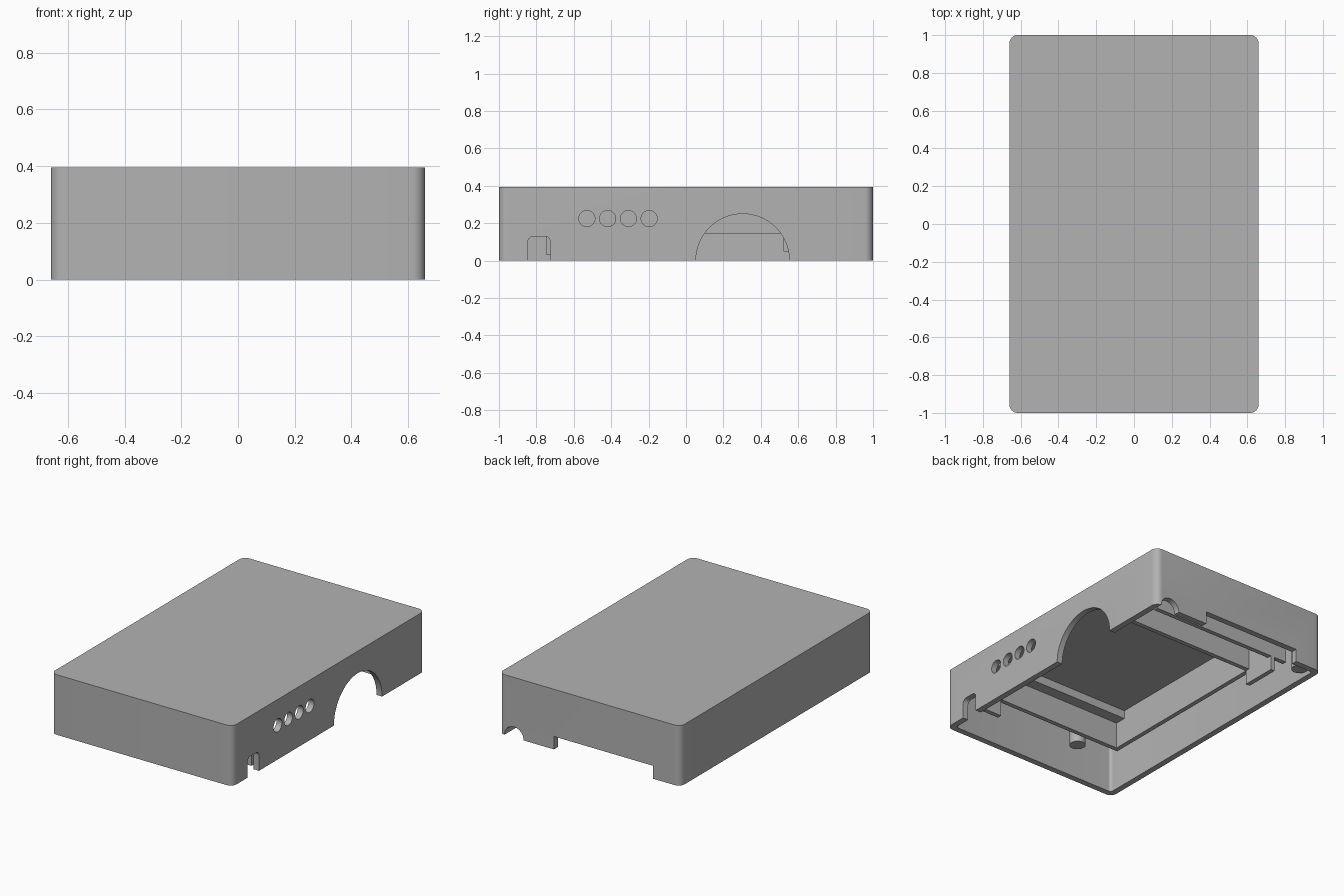
import bpy, bmesh, math
from mathutils import Matrix, Vector

if "Cube" in bpy.data.objects:
    bpy.data.objects.remove(bpy.data.objects["Cube"])

grey = bpy.data.materials.new("plain grey")
grey.use_nodes = True
colour = (0.45, 0.45, 0.45, 1)
grey.diffuse_color = colour
grey.node_tree.nodes["Principled BSDF"].inputs["Base Color"].default_value = colour


def finish(name, bm):
    bmesh.ops.recalc_face_normals(bm, faces=bm.faces)
    mesh = bpy.data.meshes.new(name)
    bm.to_mesh(mesh)
    bm.free()
    mesh.materials.append(grey)
    ob = bpy.data.objects.new(name, mesh)
    bpy.context.collection.objects.link(ob)
    return ob


def box(name, x, y, z, radius=0, axis=2):
    """Box between limits, with edges along one axis rounded."""
    bm = bmesh.new()
    bmesh.ops.create_cube(bm, size=1)
    for v in bm.verts:
        v.co = Vector([(a + b) / 2 + c * (b - a)
                       for (a, b), c in zip((x, y, z), v.co)])
    if radius:
        edges = [e for e in bm.edges
                 if abs((e.verts[0].co - e.verts[1].co).normalized()[axis]) > 0.9]
        bmesh.ops.bevel(bm, geom=edges, offset=radius, segments=8,
                        profile=0.5, affect='EDGES')
    return finish(name, bm)


def cylinder(name, centre, radius, depth, axis='Z', sides=48):
    turn = {'X': Matrix.Rotation(math.pi / 2, 4, 'Y'),
            'Y': Matrix.Rotation(math.pi / 2, 4, 'X'), 'Z': Matrix()}[axis]
    bm = bmesh.new()
    bmesh.ops.create_cone(bm, cap_ends=True, segments=sides, radius1=radius,
                          radius2=radius, depth=depth,
                          matrix=Matrix.Translation(centre) @ turn)
    return finish(name, bm)


def activate(ob):
    bpy.ops.object.select_all(action='DESELECT')
    ob.select_set(True)
    bpy.context.view_layer.objects.active = ob


def cut(body, cutter):
    cutter.hide_render = True
    activate(body)
    mod = body.modifiers.new("cut", 'BOOLEAN')
    mod.operation, mod.solver, mod.object = 'DIFFERENCE', 'EXACT', cutter
    bpy.ops.object.modifier_apply(modifier=mod.name)
    bpy.data.objects.remove(cutter)


# Hollow lid, open underneath
W, H, T, CEIL = 0.66, 0.395, 0.04, 0.375
shell = box("shell", (-W, W), (-1, 1), (0, H), 0.045)
cut(shell, box("cavity", (T - W, W - T), (T - 1, 1 - T), (-0.1, CEIL), 0.02))

# Openings in the right-hand wall
cut(shell, cylinder("arch_cutter", (W, 0.303, 0), 0.25, 0.3, 'X', 96))
cut(shell, box("port_cutter", (W - 0.15, W + 0.15), (-0.845, -0.725),
               (-0.1, 0.13), 0.03, 0))
for i in range(4):
    cut(shell, cylinder("hole_cutter", (W, -0.53 + 0.111 * i, 0.225),
                        0.043, 0.3, 'X'))

# Openings in the back wall
cut(shell, box("slot_cutter", (-0.46, 0.26), (0.9, 1.1), (-0.1, 0.085)))
cut(shell, cylinder("cable_cutter", (0.55, 1, 0), 0.07, 0.2, 'Y'))

# Ribs hanging from the ceiling, which hold the board
RIB, TOP = 0.145, CEIL + 0.005
box("side_rib", (-0.49, -0.46), (-0.74, 0.55), (RIB, TOP))
box("front_rib", (-0.49, W - T), (-0.745, -0.715), (RIB, TOP))
box("inner_back_rib", (-0.49, 0.6), (0.52, 0.55), (RIB, TOP))
box("outer_back_rib", (-0.58, 0.45), (0.73, 0.76), (RIB, TOP))
box("front_step", (-0.46, W - T), (-0.72, -0.64), (0.32, TOP))
box("back_step", (-0.46, 0.6), (0.44, 0.525), (0.32, TOP))

# Longer corner tabs
box("front_tab", (0.465, W - T), (-0.745, -0.715), (0.03, RIB + 0.01))
box("side_tab", (-0.49, -0.46), (0.52, 0.76), (0.05, TOP))

# Posts between ribs and walls
for name, x, y, low in (("front_post", -0.26, -0.85, 0.15),
                        ("back_left_post", 0.52, 0.87, 0.15),
                        ("back_right_post", -0.57, 0.9, 0.03)):
    cylinder(name, (x, y, (low + TOP) / 2), 0.05, TOP - low, sides=32)

# Smooth the curved surfaces only
for ob in bpy.context.scene.objects:
    if ob.type == 'MESH':
        activate(ob)
        bpy.ops.object.shade_smooth_by_angle(angle=math.radians(30))
